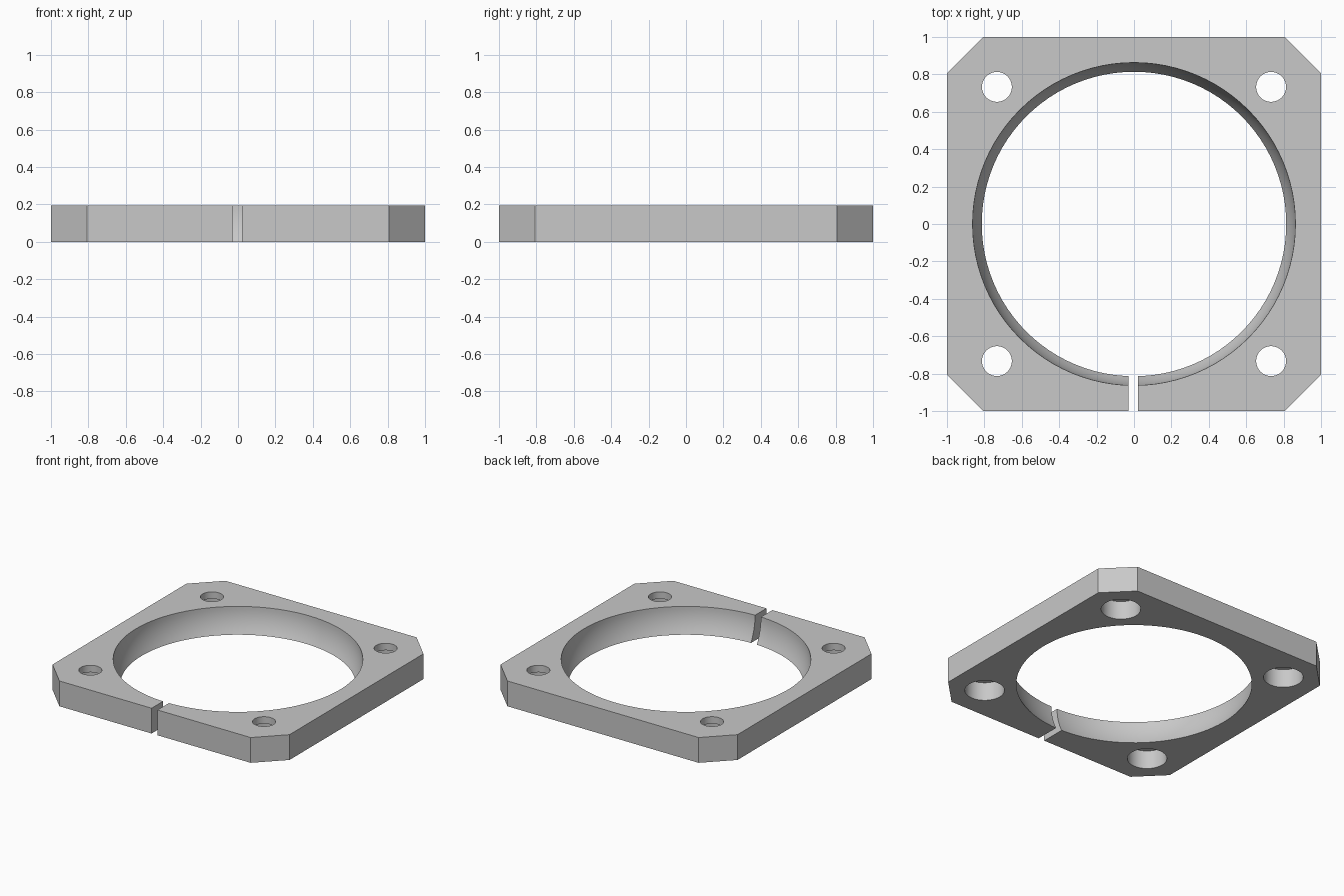
import bpy, bmesh, math

cube = bpy.data.objects.get("Cube")
if cube:
    bpy.data.objects.remove(cube, do_unlink=True)

H = 0.193            # plate thickness
TOP_R, LOW_R = 0.863, 0.814   # bore radii at top and bottom

grey = bpy.data.materials.new("light grey")
grey.use_nodes = True
grey.diffuse_color = (0.58, 0.58, 0.58, 1)
grey.node_tree.nodes["Principled BSDF"].inputs["Base Color"].default_value = grey.diffuse_color


def make_object(name, bm):
    bmesh.ops.recalc_face_normals(bm, faces=bm.faces)
    mesh = bpy.data.meshes.new(name)
    bm.to_mesh(mesh)
    bm.free()
    mesh.materials.append(grey)
    obj = bpy.data.objects.new(name, mesh)
    bpy.context.collection.objects.link(obj)
    return obj


def prism(name, outline, z0, z1):
    bm = bmesh.new()
    face = bm.faces.new([bm.verts.new((x, y, z0)) for x, y in outline])
    new = bmesh.ops.extrude_face_region(bm, geom=[face])["geom"]
    for v in new:
        if isinstance(v, bmesh.types.BMVert):
            v.co.z = z1
    return make_object(name, bm)


def turned(name, profile, x, y, sides):
    """Capped solid of revolution from (radius, z) pairs."""
    bm = bmesh.new()
    rings = [[bm.verts.new((x + r * math.cos(math.tau * i / sides),
                            y + r * math.sin(math.tau * i / sides), z))
              for i in range(sides)] for r, z in profile]
    for a, b in zip(rings, rings[1:]):
        for i in range(sides):
            j = (i + 1) % sides
            bm.faces.new((a[i], a[j], b[j], b[i]))
    bm.faces.new(rings[0][::-1])
    bm.faces.new(rings[-1])
    return make_object(name, bm)


# Square plate with cut corners
C = 0.807
plate = prism("clamp_plate", [(-C, -1), (C, -1), (1, -C), (1, C),
                              (C, 1), (-C, 1), (-1, C), (-1, -C)], 0, H)

# Central bore with a curved, narrowing wall
steps = 8
wall = [(TOP_R - (TOP_R - LOW_R) * (1 - i / steps) ** 2, H * i / steps)
        for i in range(steps + 1)]
bore = [(LOW_R, -0.1)] + wall + [(TOP_R, H + 0.1)]
cutters = [turned("bore_cutter", bore, 0, 0, 96)]

# Clamping slot through the front
cutters.append(prism("slot_cutter", [(-0.029, -1.2), (0.021, -1.2),
                                     (0.021, -0.6), (-0.029, -0.6)], -0.1, H + 0.1))

# Bolt holes, counterbored from below
bolt = [(0.137, -0.1), (0.137, 0.14), (0.08, 0.14), (0.08, H + 0.1)]
for x in (-0.733, 0.733):
    for y in (-0.733, 0.733):
        cutters.append(turned("bolt_hole_cutter", bolt, x, y, 40))

# Cut, bake the result and drop the cutters
for c in cutters:
    c.hide_render = True
    mod = plate.modifiers.new("cut", "BOOLEAN")
    mod.operation = "DIFFERENCE"
    mod.solver = "EXACT"
    mod.object = c
bpy.context.view_layer.update()
graph = bpy.context.evaluated_depsgraph_get()
baked = bpy.data.meshes.new_from_object(plate.evaluated_get(graph))
plate.modifiers.clear()
plate.data = baked
for c in cutters:
    bpy.data.objects.remove(c, do_unlink=True)
baked.materials.clear()
baked.materials.append(grey)

# Smooth bores, sharp edges
bpy.ops.object.select_all(action="DESELECT")
plate.select_set(True)
bpy.context.view_layer.objects.active = plate
bpy.ops.object.shade_smooth_by_angle(angle=math.radians(30))
